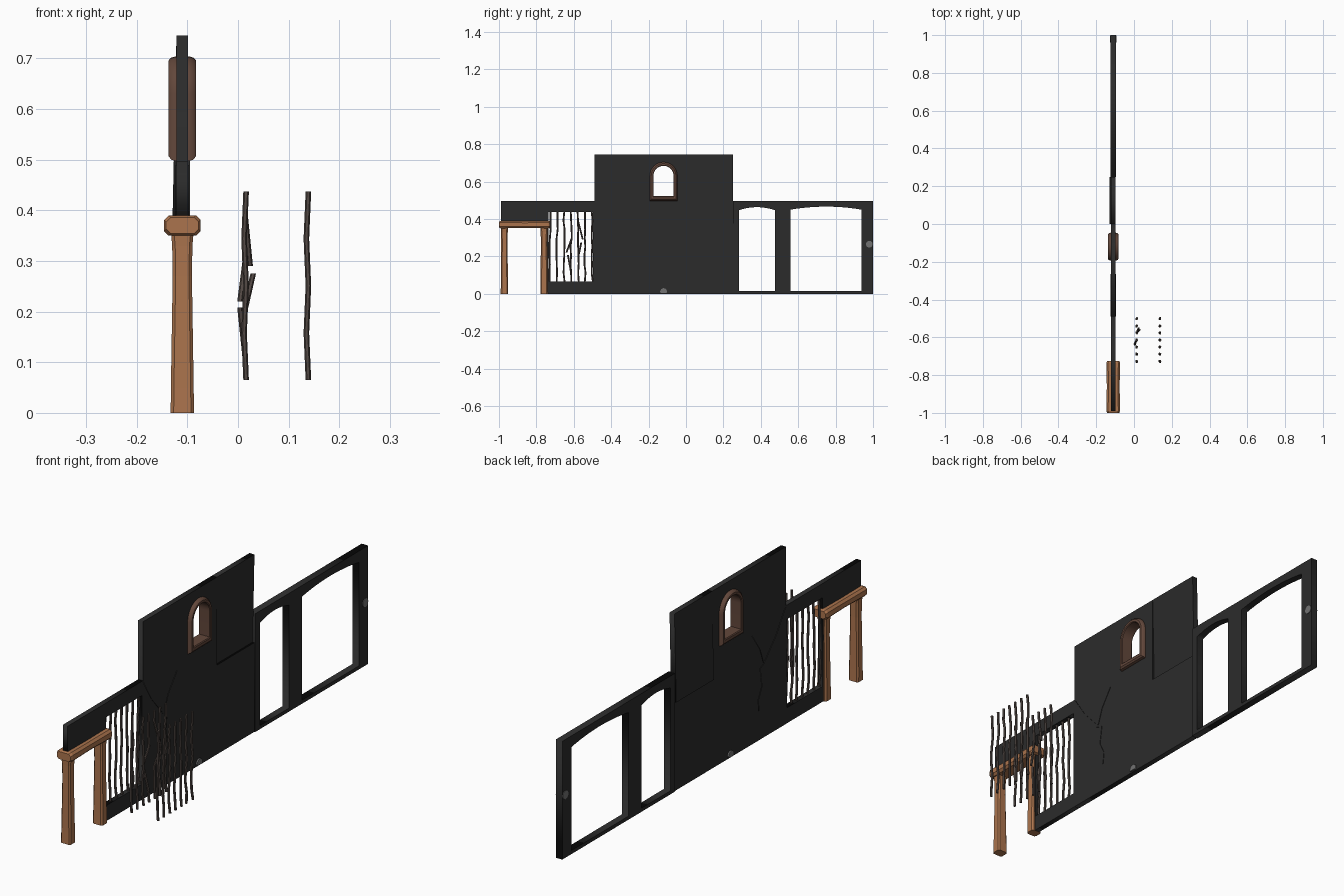
import bpy, bmesh, math, random
from mathutils import Vector, Matrix

if "Cube" in bpy.data.objects:
    bpy.data.objects.remove(bpy.data.objects["Cube"])

random.seed(4)
WX = -0.11  # wall centre plane


def material(name, r, g, b):
    m = bpy.data.materials.new(name)
    m.diffuse_color = (r, g, b, 1)
    m.use_nodes = True
    m.node_tree.nodes["Principled BSDF"].inputs["Base Color"].default_value = m.diffuse_color
    return m


BLACK = material("charcoal wall", 0.024, 0.024, 0.024)
WOOD = material("warm wood", 0.41, 0.175, 0.075)
BROWN = material("dark brown frame", 0.125, 0.064, 0.044)
IRON = material("rusty iron", 0.085, 0.066, 0.058)
GREY = material("grey stud", 0.17, 0.17, 0.17)


def add(name, mesh, mat):
    mesh.materials.clear()
    mesh.materials.append(mat)
    ob = bpy.data.objects.new(name, mesh)
    bpy.context.collection.objects.link(ob)
    return ob


def from_bm(name, bm, mat):
    bmesh.ops.recalc_face_normals(bm, faces=bm.faces)
    me = bpy.data.meshes.new(name)
    bm.to_mesh(me)
    bm.free()
    return add(name, me, mat)


def plate(name, loops, thick, mat, x=WX):
    """Slab with (y, z) outlines; loops after the first are holes."""
    cu = bpy.data.curves.new(name, 'CURVE')
    cu.dimensions, cu.fill_mode, cu.extrude = '2D', 'BOTH', thick / 2
    for pts in loops:
        sp = cu.splines.new('POLY')
        sp.points.add(len(pts) - 1)
        for p, (y, z) in zip(sp.points, pts):
            p.co = (y, z, 0, 1)
        sp.use_cyclic_u = True
    tmp = bpy.data.objects.new(name + "_curve", cu)
    bpy.context.collection.objects.link(tmp)
    dg = bpy.context.evaluated_depsgraph_get()
    me = bpy.data.meshes.new_from_object(tmp.evaluated_get(dg))
    bpy.data.objects.remove(tmp)
    me.transform(Matrix(((0, 0, 1, x), (1, 0, 0, 0), (0, 1, 0, 0), (0, 0, 0, 1))))
    bm = bmesh.new()
    bm.from_mesh(me)
    bmesh.ops.remove_doubles(bm, verts=bm.verts, dist=1e-5)
    return from_bm(name, bm, mat)


def rect(y0, y1, z0, z1):
    return [(y0, z0), (y1, z0), (y1, z1), (y0, z1)]


def low_arch(y0, y1, z0, z1, rise, n=12):
    """Opening with a shallow curved top."""
    top = [(y1 + (y0 - y1) * i / n, z1 + rise * (1 - (2 * i / n - 1) ** 2)) for i in range(n + 1)]
    return [(y0, z0), (y1, z0)] + top


def round_arch(cy, half, z0, zc, n=16):
    """Opening with a half-round top."""
    arc = [(cy + half * math.cos(math.pi * i / n), zc + half * math.sin(math.pi * i / n)) for i in range(n + 1)]
    return [(cy - half, z0), (cy + half, z0)] + arc


def loft(name, rings, mat, closed=False):
    bm = bmesh.new()
    vs = [[bm.verts.new(p) for p in r] for r in rings]
    n = len(vs[0])
    for a, b in zip(vs, vs[1:] + ([vs[0]] if closed else [])):
        for j in range(n):
            bm.faces.new((a[j], a[(j + 1) % n], b[(j + 1) % n], b[j]))
    if not closed:
        bm.faces.new(vs[0])
        bm.faces.new(vs[-1])
    return from_bm(name, bm, mat)


# Low wall with the two arched openings
plate("arcade_wall", [rect(0.25, 1.0, 0, 0.497),
                      low_arch(0.283, 0.475, 0.015, 0.447, 0.016),
                      low_arch(0.56, 0.938, 0.015, 0.45, 0.016)], 0.03, BLACK)

# Tall wall with the window hole, and its loose leaning panel
plate("tall_wall", [[(-0.49, 0), (0.25, 0), (0.25, 0.375), (0, 0.375), (0, 0.745), (-0.49, 0.745)],
                    round_arch(-0.12, 0.06, 0.515, 0.63)], 0.023, BLACK)
panel = plate("leaning_panel", [rect(0.0, 0.25, 0.375, 0.745)], 0.023, BLACK)
for v in panel.data.vertices:
    v.co.x -= 0.008 * (0.745 - v.co.z) / 0.37

# Wall around the bars, and the header over the doorway
plate("barred_wall", [[(-0.745, 0), (-0.49, 0), (-0.49, 0.497), (-0.99, 0.497), (-0.99, 0.385), (-0.745, 0.385)],
                      rect(-0.735, -0.497, 0.065, 0.437)], 0.022, BLACK)


# Cracks, as thin raised slivers on both wall faces
def crack(name, pts, widths):
    left = [(y - w, z) for (y, z), w in zip(pts, widths)]
    right = [(y + w, z) for (y, z), w in zip(pts, widths)]
    plate(name, [left + right[::-1]], 0.027, BLACK)


crack("main_crack", [(-0.487, 0.49), (-0.43, 0.4), (-0.35, 0.31), (-0.325, 0.3), (-0.335, 0.22), (-0.31, 0.17), (-0.312, 0.12)],
      [0.003, 0.006, 0.009, 0.008, 0.006, 0.006, 0.002])
crack("branch_crack", [(-0.345, 0.315), (-0.32, 0.38), (-0.265, 0.455)], [0.006, 0.004, 0.001])

# Rounded frame of the arched window
inner = round_arch(-0.12, 0.054, 0.522, 0.63)
outer = round_arch(-0.12, 0.074, 0.497, 0.63)
section = [(0, -0.024), (0.15, -0.027), (0.6, -0.027), (0.88, -0.022), (1, -0.013),
           (1, 0.013), (0.88, 0.022), (0.6, 0.027), (0.15, 0.027), (0, 0.024)]
rings = [[(WX + x, a[0] + (b[0] - a[0]) * t, a[1] + (b[1] - a[1]) * t) for t, x in section]
         for a, b in zip(inner, outer)]
frame = loft("window_frame", rings, BROWN, closed=True)
bpy.context.view_layer.objects.active = frame
frame.select_set(True)
bpy.ops.object.shade_smooth_by_angle(angle=math.radians(35))
frame.select_set(False)


# Timber door frame: chamfered posts and lintel
def octagon(cx, cy, hx, hy, c):
    return [(cx + sx * (hx - a), cy + sy * (hy - b)) for sx, sy, a, b in
            [(-1, -1, c, 0), (1, -1, c, 0), (1, -1, 0, c), (1, 1, 0, c),
             (1, 1, c, 0), (-1, 1, c, 0), (-1, 1, 0, c), (-1, -1, 0, c)]]


for name, cy in (("front_post", -0.971), ("rear_post", -0.759)):
    levels = [(0, 0.023, 0.02), (0.05, 0.0225, 0.019), (0.27, 0.019, 0.017), (0.33, 0.02, 0.018), (0.352, 0.022, 0.019)]
    loft(name, [[(x, y, z) for x, y in octagon(WX, cy, hx, hy, 0.006)] for z, hx, hy in levels], WOOD)
levels = [(-1.0, 0.032, 0.016), (-0.99, 0.036, 0.02), (-0.86, 0.034, 0.0185), (-0.735, 0.036, 0.02), (-0.724, 0.032, 0.016)]
loft("lintel", [[(x, y, z) for x, z in octagon(WX, 0.37, hx, hz, 0.009)] for y, hx, hz in levels], WOOD)


# Wobbly iron bars: intact in the wall, a broken set, and a spare set
def bar(name, pts, r=0.0055):
    rings = []
    for x, y, z in pts:
        rings.append([(x + r * math.cos(k * math.pi / 3), y + r * math.sin(k * math.pi / 3), z) for k in range(6)])
    loft(name, rings, IRON)


def bend(x, y, z, wob):
    sag = -0.004 * (0.5 - 0.5 * math.cos((z - 0.065) / 0.372 * 4 * math.pi))
    return (x + sag, y + wob, z)


heights = [0.065 + 0.372 * i / 8 for i in range(9)]
wobble = [[random.uniform(-0.004, 0.004) for _ in heights] for _ in range(7)]
for label, x in (("wall", WX), ("broken", 0.016), ("spare", 0.139)):
    for i in range(7):
        y = -0.727 + 0.0375 * i
        pts = [bend(x, y, z, w) for z, w in zip(heights, wobble[i])]
        if label == "broken" and i in (3, 4):
            s = 1 if i == 4 else -1
            zt, zb = (0.29, 0.275) if s > 0 else (0.22, 0.208)
            xt, xb = (0.024, 0.03) if s > 0 else (0.004, 0.004)
            ye = y + s * 0.025
            up = [p for p in pts if p[2] > zt + 0.06]
            low = [p for p in pts if p[2] < zb - 0.06]
            bar(f"broken_bar_upper_{i}", [(xt, ye, zt)] + up)
            bar(f"broken_bar_lower_{i}", low + [(xb, ye - s * 0.008, zb)])
        else:
            bar(f"{label}_bar_{i}", pts)

# Small grey studs through the wall
disc = [(0.018 * math.cos(k * math.pi / 8), 0.018 * math.sin(k * math.pi / 8)) for k in range(16)]
plate("base_stud", [[(-0.12 + a, max(0, 0.012 + b)) for a, b in disc if b > -0.0125]], 0.034, GREY)
plate("end_stud", [[(0.98 + a, 0.265 + b) for a, b in disc]], 0.034, GREY)
